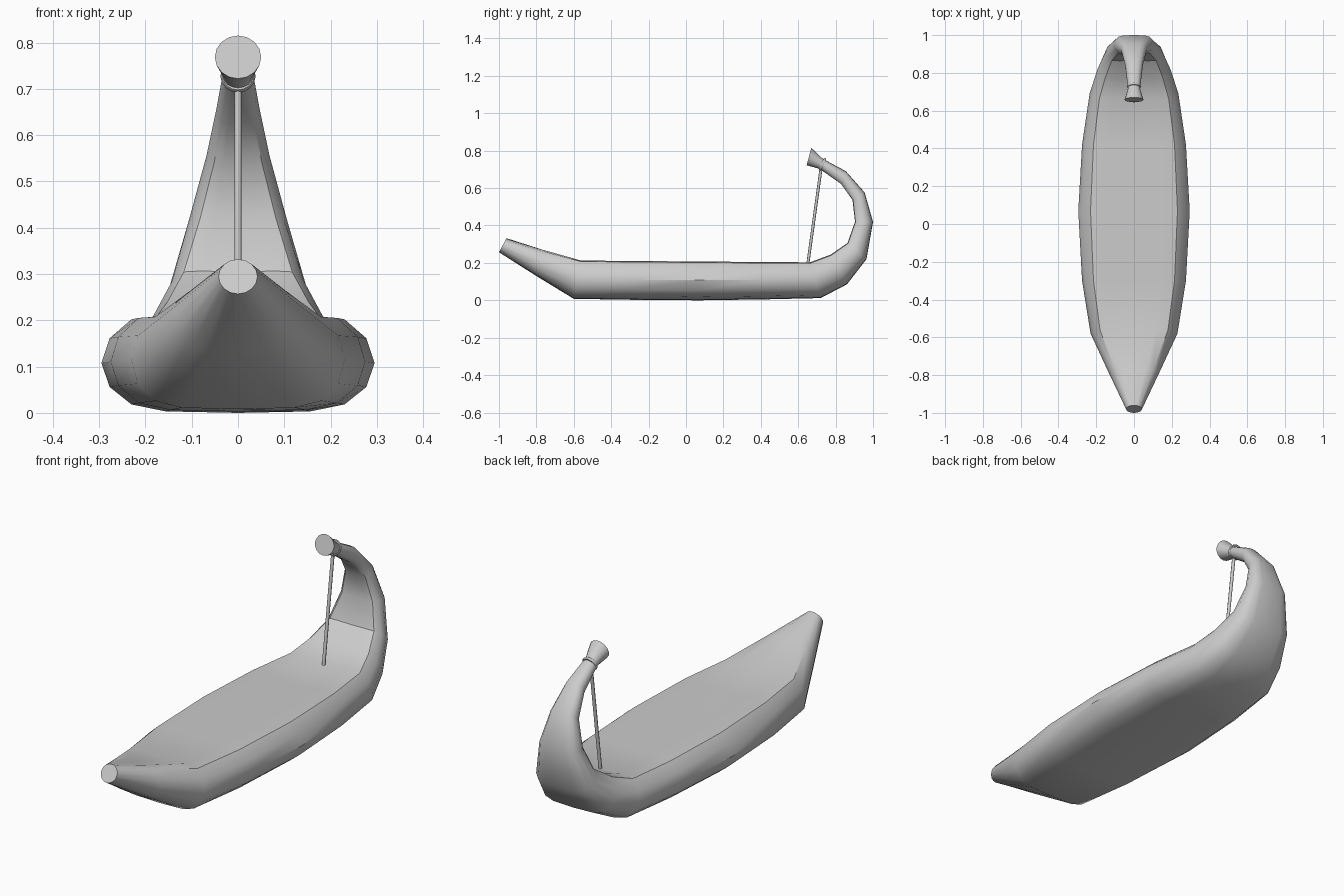
import bpy, bmesh, math
from mathutils import Vector

if "Cube" in bpy.data.objects:
    bpy.data.objects.remove(bpy.data.objects["Cube"])

# half cross-section, keel to deck: (width factor, height factor)
FLAT = [(0, -1), (.53, -.97), (.78, -.83), (.94, -.48), (1, 0), (.94, .5), (.78, .88), (.5, .93), (0, .84)]
ROUND = [(math.sin(i * math.pi / 8), -math.cos(i * math.pi / 8)) for i in range(9)]


def finish(obj, angle=35):
    bpy.ops.object.select_all(action='DESELECT')
    obj.select_set(True)
    bpy.context.view_layer.objects.active = obj
    bpy.ops.object.shade_smooth_by_angle(angle=math.radians(angle))


def loft(name, stations):
    """Stations: (outer y, outer z, inner y, inner z, half width, flatness)."""
    bm = bmesh.new()
    rings = []
    for oy, oz, iy, iz, w, k in stations:
        o, i = Vector((0, oy, oz)), Vector((0, iy, iz))
        mid, up = (o + i) / 2, (i - o) / 2
        half = [((1 - k) * r[0] + k * f[0], (1 - k) * r[1] + k * f[1]) for r, f in zip(ROUND, FLAT)]
        full = half + [(-x, h) for x, h in half[-2:0:-1]]
        rings.append([bm.verts.new(mid + up * h + Vector((x * w, 0, 0))) for x, h in full])
    for a, b in zip(rings, rings[1:]):
        for j in range(16):
            n = (j + 1) % 16
            bm.faces.new((a[j], a[n], b[n], b[j]))
    bm.faces.new(rings[0])
    bm.faces.new(rings[-1])
    bmesh.ops.recalc_face_normals(bm, faces=bm.faces)
    me = bpy.data.meshes.new(name)
    bm.to_mesh(me)
    bm.free()
    obj = bpy.data.objects.new(name, me)
    bpy.context.collection.objects.link(obj)
    finish(obj)
    return obj


# Hull from bow tip to the curled stern neck
loft("boat_hull", [
    (-1.0, .257, -.96, .332, .042, 0),
    (-.80, .13, -.77, .277, .135, .7),
    (-.60, .008, -.56, .22, .23, 1),
    (-.30, .003, -.30, .218, .275, 1),
    (.07, 0, .07, .215, .295, 1),
    (.42, .005, .42, .212, .275, 1),
    (.72, .012, .66, .21, .235, 1),
    (.86, .085, .77, .25, .195, 1),
    (.965, .22, .86, .31, .15, 1),
    (1.0, .42, .90, .42, .105, 1),
    (.955, .577, .888, .535, .068, .8),
    (.855, .69, .828, .62, .047, .5),
    (.74, .752, .718, .70, .034, 0),
])

# Flared stern finial
loft("stern_finial", [
    (.745, .75, .722, .698, .033, 0),
    (.725, .762, .703, .706, .033, 0),
    (.67, .815, .645, .722, .05, 0),
])

# Rope collar around the neck
axis = Vector((0, -.92, .4))
bpy.ops.mesh.primitive_torus_add(major_radius=.031, minor_radius=.007, major_segments=16, minor_segments=6,
                                 location=(0, .73, .727), rotation=axis.to_track_quat('Z', 'Y').to_euler())
bpy.context.object.name = "rope_collar"
finish(bpy.context.object, 60)

# Stay rope from the collar to the deck
a, b = Vector((0, .722, .705)), Vector((0, .65, .185))
bpy.ops.mesh.primitive_cylinder_add(vertices=8, radius=.008, depth=(a - b).length, location=(a + b) / 2,
                                    rotation=(a - b).to_track_quat('Z', 'Y').to_euler())
bpy.context.object.name = "stay_rope"
finish(bpy.context.object, 50)
